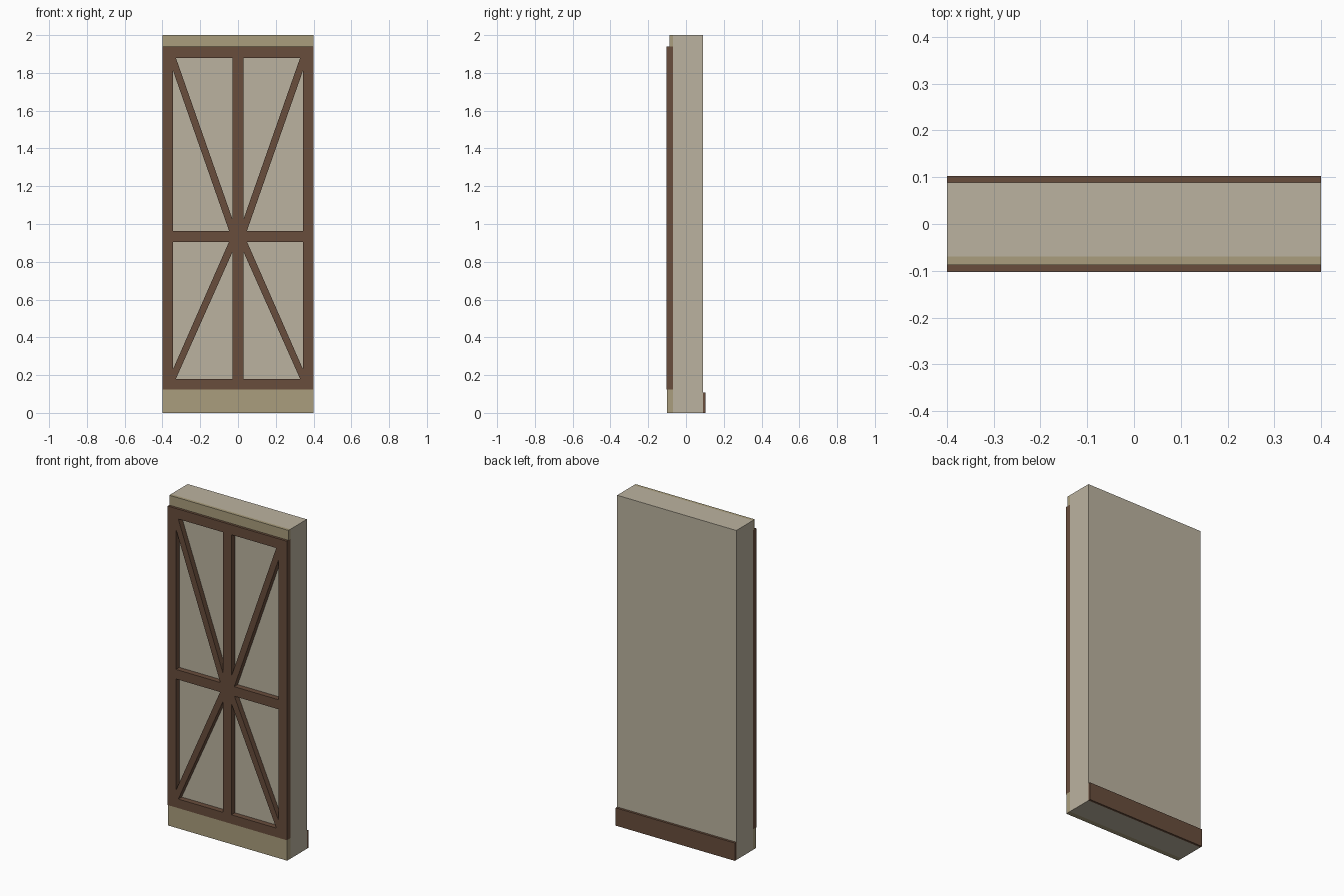
import bpy

if "Cube" in bpy.data.objects:
    bpy.data.objects.remove(bpy.data.objects["Cube"])


def material(name, rgb):
    m = bpy.data.materials.new(name)
    m.diffuse_color = (*rgb, 1)
    m.use_nodes = True
    m.node_tree.nodes["Principled BSDF"].inputs["Base Color"].default_value = m.diffuse_color
    return m


PLASTER = material("plaster", (0.50, 0.45, 0.35))
STONE = material("stone_trim", (0.40, 0.34, 0.205))
WOOD = material("dark_wood", (0.14, 0.075, 0.045))

HALF = 0.4            # half width of the wall section
CORE_FRONT = -0.07    # plaster face behind the timbers
CORE_BACK = 0.089


def box(name, y0, y1, z0, z1, mat):
    """Full-width box between two depths and two heights."""
    bpy.ops.mesh.primitive_cube_add(size=1, location=(0, (y0 + y1) / 2, (z0 + z1) / 2))
    ob = bpy.context.object
    ob.name = name
    ob.scale = (2 * HALF, y1 - y0, z1 - z0)
    bpy.ops.object.transform_apply(location=False, rotation=False, scale=True)
    ob.data.materials.append(mat)
    return ob


# Wall body, front trims and the skirting along the back
box("wall_core", CORE_FRONT, CORE_BACK, 0, 2, PLASTER)
box("top_trim", -0.088, CORE_FRONT, 1.94, 2, STONE)
box("bottom_plinth", -0.10, CORE_FRONT, 0, 0.125, STONE)
box("back_skirting", CORE_BACK, 0.103, 0, 0.108, WOOD)

# Timber frame: one outline pierced by triangular openings, so that the
# posts, rails and diagonal braces are the wood left between them
X_OUT, X_IN = 0.345, 0.028
outline = [(-HALF, 0.125), (HALF, 0.125), (HALF, 1.94), (-HALF, 1.94)]
openings = [
    [(X_OUT, 0.963), (X_OUT, 1.815), (0.047, 0.963)],   # upper, outside the brace
    [(X_IN, 1.88), (0.329, 1.88), (X_IN, 1.022)],       # upper, inside the brace
    [(X_OUT, 0.905), (X_OUT, 0.229), (0.048, 0.905)],   # lower, outside the brace
    [(X_IN, 0.18), (0.329, 0.18), (X_IN, 0.855)],       # lower, inside the brace
]
loops = [outline] + [[(s * x, z) for x, z in tri] for s in (-1, 1) for tri in openings]

FRAME_FRONT = -0.103
curve = bpy.data.curves.new("timber_frame", "CURVE")
curve.dimensions = "2D"
curve.fill_mode = "BOTH"
curve.extrude = (CORE_FRONT - FRAME_FRONT) / 2
for pts in loops:
    spline = curve.splines.new("POLY")
    spline.points.add(len(pts) - 1)
    for p, (x, z) in zip(spline.points, pts):
        p.co = (x, z, 0, 1)
    spline.use_cyclic_u = True
curve.materials.append(WOOD)

frame = bpy.data.objects.new("timber_frame", curve)
bpy.context.collection.objects.link(frame)
frame.rotation_euler.x = 1.5707963
frame.location.y = (CORE_FRONT + FRAME_FRONT) / 2
bpy.ops.object.select_all(action="DESELECT")
frame.select_set(True)
bpy.context.view_layer.objects.active = frame
bpy.ops.object.convert(target="MESH")
bpy.ops.object.shade_flat()

# Weld the frame's caps to its sides and face everything outward
bpy.ops.object.mode_set(mode="EDIT")
bpy.ops.mesh.select_all(action="SELECT")
bpy.ops.mesh.remove_doubles(threshold=0.0001)
bpy.ops.mesh.normals_make_consistent(inside=False)
bpy.ops.object.mode_set(mode="OBJECT")
